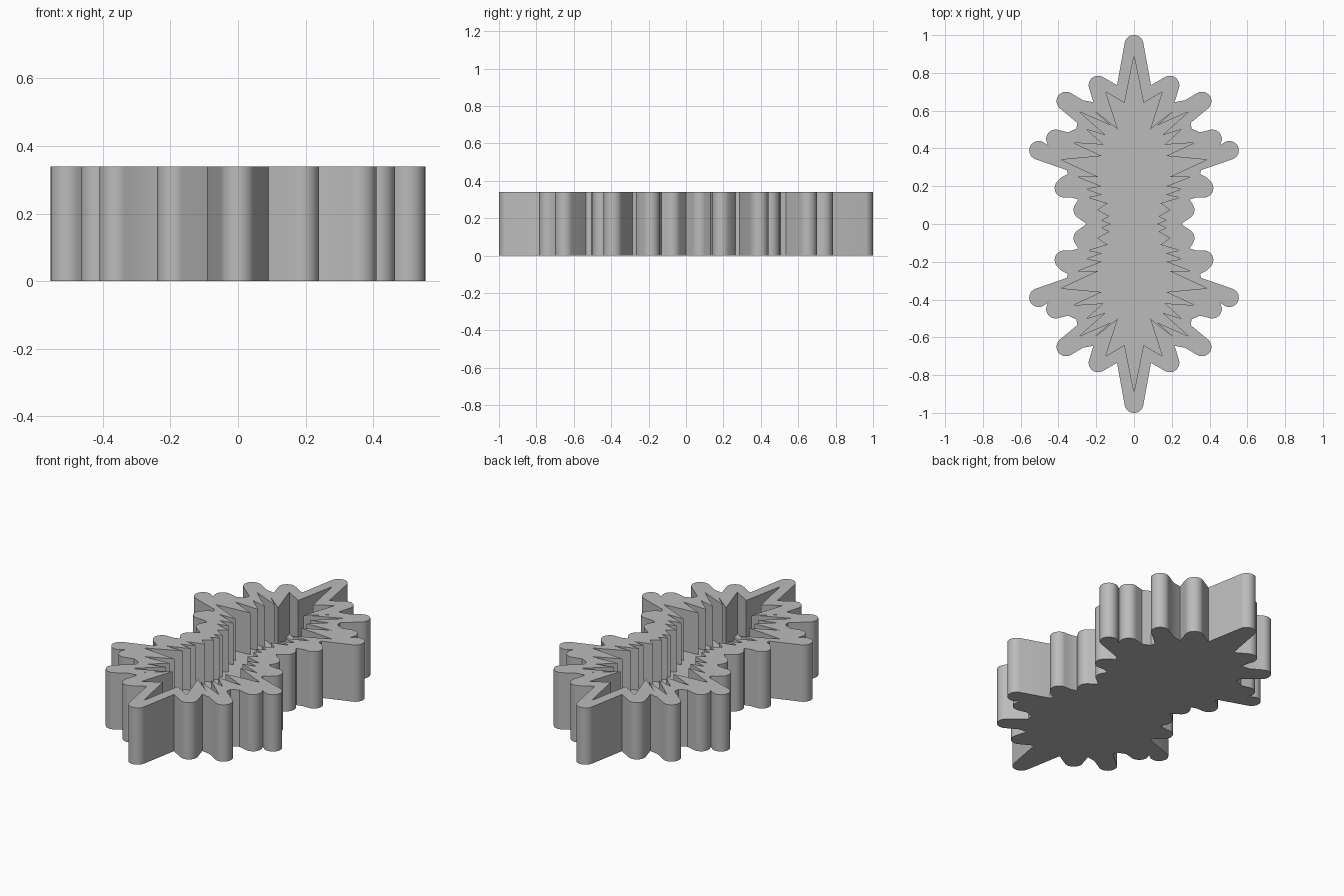
import bpy, bmesh, math

cube = bpy.data.objects.get("Cube")
if cube:
    bpy.data.objects.remove(cube)

HEIGHT, FLOOR, RADIUS = 0.34, 0.09, 0.05

# One quarter of the outer outline: round lobes (True) and plain valley points
outer_quarter = [
    (0, .95, True), (.09, .735, False), (.19, .735, True), (.215, .645, False),
    (.27, .655, False), (.36, .65, True), (.30, .535, False), (.305, .505, False),
    (.35, .485, False), (.415, .45, True), (.455, .415, False), (.505, .39, True),
    (.355, .285, False), (.35, .265, False), (.38, .25, False), (.37, .19, True),
    (.33, .14, False), (.295, .13, False), (.27, .075, True), (.25, 0, False)]

# One quarter of the spiky inner outline
inner_quarter = [
    (0, .89), (.05, .64), (.15, .70), (.085, .50), (.21, .60), (.12, .52),
    (.29, .595), (.15, .47), (.25, .50), (.16, .42), (.32, .43), (.17, .36),
    (.385, .34), (.19, .25), (.30, .25), (.17, .20), (.25, .185), (.17, .155),
    (.24, .14), (.14, .11), (.19, .075), (.13, .04), (.17, .02), (.12, 0)]


def mirror_quarter(quarter):
    """Mirror a quarter outline front to back, then side to side."""
    half = quarter + [(p[0], -p[1], *p[2:]) for p in reversed(quarter[:-1])]
    return half + [(-p[0], *p[1:]) for p in reversed(half[1:-1])]


def tangent_angle(center, point, side):
    dx, dy = point[0] - center[0], point[1] - center[1]
    return math.atan2(dy, dx) + side * math.acos(min(1, RADIUS / math.hypot(dx, dy)))


def round_lobes(outline, steps=14):
    """Replace each lobe by an arc tangent to its neighbouring points."""
    points = []
    for i, (x, y, lobe) in enumerate(outline):
        if not lobe:
            points.append((x, y))
            continue
        start = tangent_angle((x, y), outline[i - 1], -1)
        end = tangent_angle((x, y), outline[(i + 1) % len(outline)], 1)
        sweep = (start - end) % math.tau
        for k in range(steps + 1):
            a = start - sweep * k / steps
            points.append((x + RADIUS * math.cos(a), y + RADIUS * math.sin(a)))
    return points


def add_wall(bm, points, low, high):
    """Upright wall around an outline; returns the bottom and top rings."""
    rings = [[bm.verts.new((x, y, z)) for x, y in points] for z in (low, high)]
    bottom, top = rings
    for i in range(len(points)):
        bm.faces.new((bottom[i - 1], bottom[i], top[i], top[i - 1]))
    return rings


def ring_edges(bm, ring):
    return [bm.edges.get((ring[i - 1], ring[i])) for i in range(len(ring))]


# Dish: outer wall, inner wall, underside, floor and rim
bm = bmesh.new()
outer_low, outer_top = add_wall(bm, round_lobes(mirror_quarter(outer_quarter)), 0, HEIGHT)
inner_low, inner_top = add_wall(bm, mirror_quarter(inner_quarter), FLOOR, HEIGHT)
bm.faces.new(outer_low)
bm.faces.new(inner_low)
rim = ring_edges(bm, outer_top) + ring_edges(bm, inner_top)
bmesh.ops.triangle_fill(bm, use_beauty=True, edges=rim, normal=(0, 0, 1))
bmesh.ops.recalc_face_normals(bm, faces=bm.faces[:])

mesh = bpy.data.meshes.new("spiky_dish")
bm.to_mesh(mesh)
bm.free()
dish = bpy.data.objects.new("spiky_dish", mesh)
bpy.context.collection.objects.link(dish)

# Plain grey finish
grey = bpy.data.materials.new("plain_grey")
grey.use_nodes = True
color = (0.5, 0.5, 0.5, 1)
grey.diffuse_color = color
grey.node_tree.nodes["Principled BSDF"].inputs["Base Color"].default_value = color
mesh.materials.append(grey)

# Smooth the round lobes while keeping the creases sharp
bpy.ops.object.select_all(action='DESELECT')
dish.select_set(True)
bpy.context.view_layer.objects.active = dish
bpy.ops.object.shade_smooth_by_angle(angle=math.radians(30))
